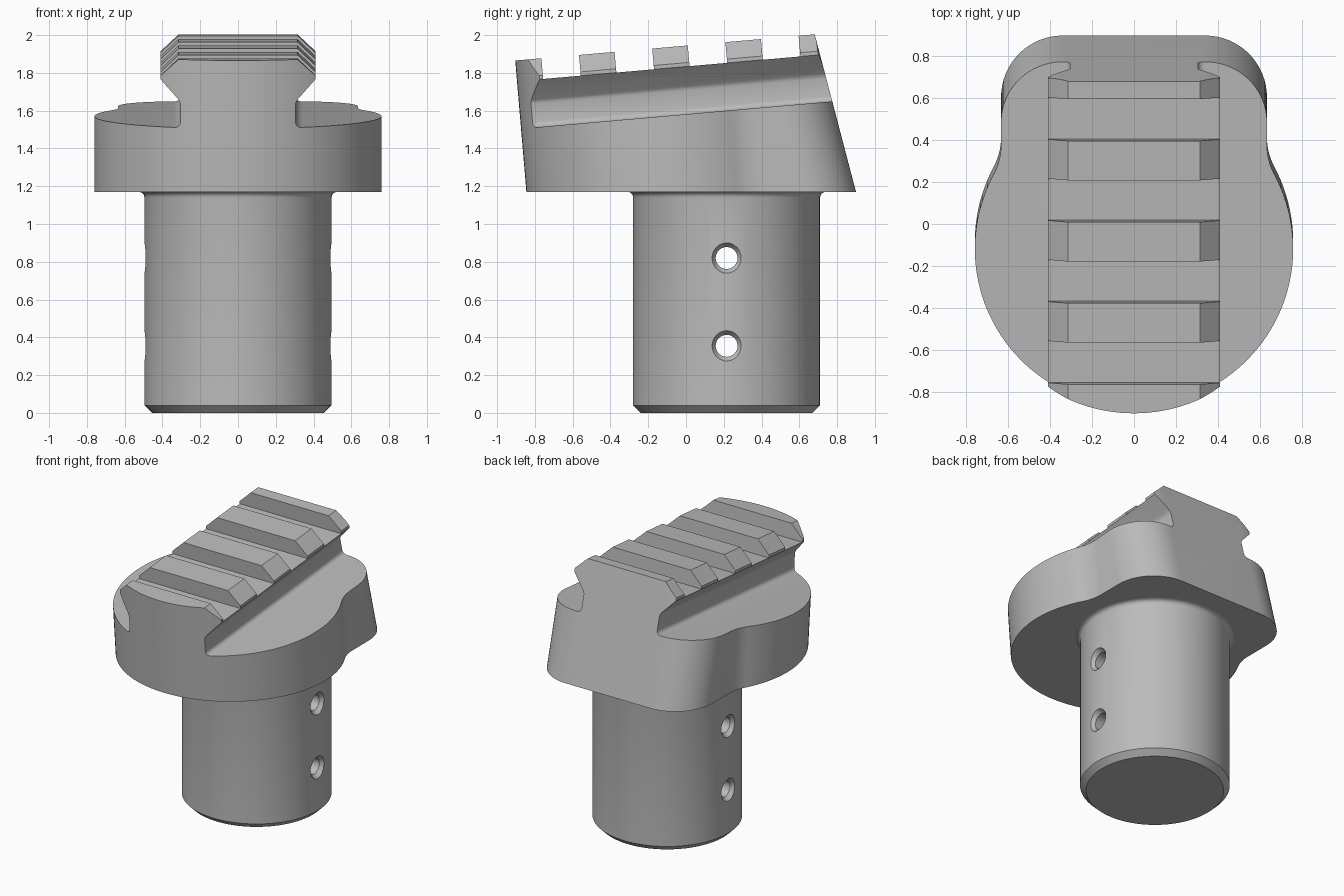
import bpy, bmesh, math
from mathutils import Matrix, Vector

cube = bpy.data.objects.get("Cube")
if cube:
    bpy.data.objects.remove(cube, do_unlink=True)

grey = bpy.data.materials.new("plain grey")
grey.use_nodes = True
COLOUR = (0.5, 0.5, 0.5, 1)
grey.diffuse_color = COLOUR
grey.node_tree.nodes["Principled BSDF"].inputs["Base Color"].default_value = COLOUR

SLOPE = Matrix.Translation((0, 0, 1.581)) @ Matrix.Rotation(math.radians(5), 4, 'X')
HEAD_BASE, HEAD_TOP = 1.17, 2.2


def make_object(name, bm, matrix=None):
    bmesh.ops.recalc_face_normals(bm, faces=bm.faces)
    mesh = bpy.data.meshes.new(name)
    bm.to_mesh(mesh)
    bm.free()
    if matrix:
        mesh.transform(matrix)
    mesh.materials.append(grey)
    obj = bpy.data.objects.new(name, mesh)
    bpy.context.collection.objects.link(obj)
    return obj


def loft(bm, rings):
    """Skin closed rings of equal length and cap both ends."""
    loops = [[bm.verts.new(p) for p in ring] for ring in rings]
    n = len(loops[0])
    for a, b in zip(loops, loops[1:]):
        for i in range(n):
            j = (i + 1) % n
            bm.faces.new((a[i], a[j], b[j], b[i]))
    bm.faces.new(loops[0][::-1])
    bm.faces.new(loops[-1])


def lathe(profile, steps):
    """Rings of (radius, height) around z."""
    turn = [math.tau * i / steps for i in range(steps)]
    return [[(r * math.cos(a), r * math.sin(a), z) for a in turn] for r, z in profile]


def arc(cx, cy, r, start, end, steps):
    return [(cx + r * math.cos(start + (end - start) * i / steps),
             cy + r * math.sin(start + (end - start) * i / steps)) for i in range(steps + 1)]


def apply_boolean(obj, cutter, operation):
    cutter.hide_render = True
    mod = obj.modifiers.new("cut", 'BOOLEAN')
    mod.object, mod.operation, mod.solver = cutter, operation, 'EXACT'
    bpy.context.view_layer.objects.active = obj
    bpy.ops.object.modifier_apply(modifier=mod.name)
    bpy.data.objects.remove(cutter, do_unlink=True)


def smooth(obj):
    bpy.ops.object.select_all(action='DESELECT')
    obj.select_set(True)
    bpy.context.view_layer.objects.active = obj
    bpy.ops.object.shade_smooth_by_angle(angle=math.radians(28))


# Head outline: round front, concave waist, square back with rounded corners
disc_y, disc_r, waist_r, half_w, back_y, corner = -0.085, 0.76, 0.3, 0.635, 0.9, 0.295
waist_x = half_w + waist_r
waist_dy = math.sqrt((disc_r + waist_r) ** 2 - waist_x ** 2)
meet = math.atan2(waist_dy, waist_x)
half = arc(0, disc_y, disc_r, -math.pi / 2, meet, 44)
half += arc(waist_x, disc_y + waist_dy, waist_r, math.pi + meet, math.pi, 10)[1:]
half += arc(half_w - corner, back_y - corner, corner, 0, math.pi / 2, 16)
outline = half + [(-x, y) for x, y in reversed(half[1:])]


# Walls lean forward, the back more strongly than the front
def lean(x, y, z):
    rate = 0.262 if y > 0.5 else 0.085
    return (x, y - rate * (z - HEAD_BASE), z)


bm = bmesh.new()
loft(bm, [[lean(x, y, z) for x, y in outline] for z in (HEAD_BASE, HEAD_TOP)])
rim = [e for e in bm.edges if all(abs(v.co.z - HEAD_BASE) < 1e-5 for v in e.verts)]
bmesh.ops.bevel(bm, geom=rim, offset=0.03, segments=4, profile=0.5, affect='EDGES')
head = make_object("rail_head", bm)

# Rail cross-section on a sloping ledge
side = [(1.2, -1), (1.2, 0)]
side += arc(0.335, 0.03, 0.03, -math.pi / 2, -math.pi, 5)
side += [(0.305, 0.125), (0.309, 0.139), (0.318, 0.152),
         (0.41, 0.252), (0.41, 0.272), (0.315, 0.362)]
section = side + [(-x, h) for x, h in reversed(side)]
bm = bmesh.new()
loft(bm, [[(x, y, h) for x, h in section] for y in (-1.5, 1.5)])
apply_boolean(head, make_object("rail_section", bm, SLOPE), 'INTERSECT')

# Cross slots in the rail
bm = bmesh.new()
for i in range(4):
    place = Matrix.Translation((0, -0.637 + 0.389 * i, 0.452)) @ Matrix.Diagonal((1.2, 0.2, 0.4, 1))
    bmesh.ops.create_cube(bm, size=1, matrix=place)
apply_boolean(head, make_object("slot_cutter", bm, SLOPE), 'DIFFERENCE')
smooth(head)

# Stem with chamfered foot and flared top
STEM_Y = 0.215
profile = [(0.455, 0), (0.495, 0.04), (0.495, 1.14)]
profile += [(0.525 - 0.03 * math.cos(a), 1.14 + 0.03 * math.sin(a))
            for a in (math.pi / 8 * k for k in range(1, 5))]
profile.append((0.525, 1.19))
bm = bmesh.new()
loft(bm, lathe(profile, 96))
stem = make_object("stem", bm, Matrix.Translation((0, STEM_Y, 0)))

# Countersunk cross holes
bore = [(0.1, -0.53), (0.076, -0.487), (0.058, -0.465)]
bore += [(r, -h) for r, h in reversed(bore)]
for z in (0.355, 0.82):
    bm = bmesh.new()
    loft(bm, lathe(bore, 32))
    place = Matrix.Translation((0, STEM_Y, z)) @ Matrix.Rotation(math.pi / 2, 4, 'Y')
    apply_boolean(stem, make_object("hole_cutter", bm, place), 'DIFFERENCE')
smooth(stem)
